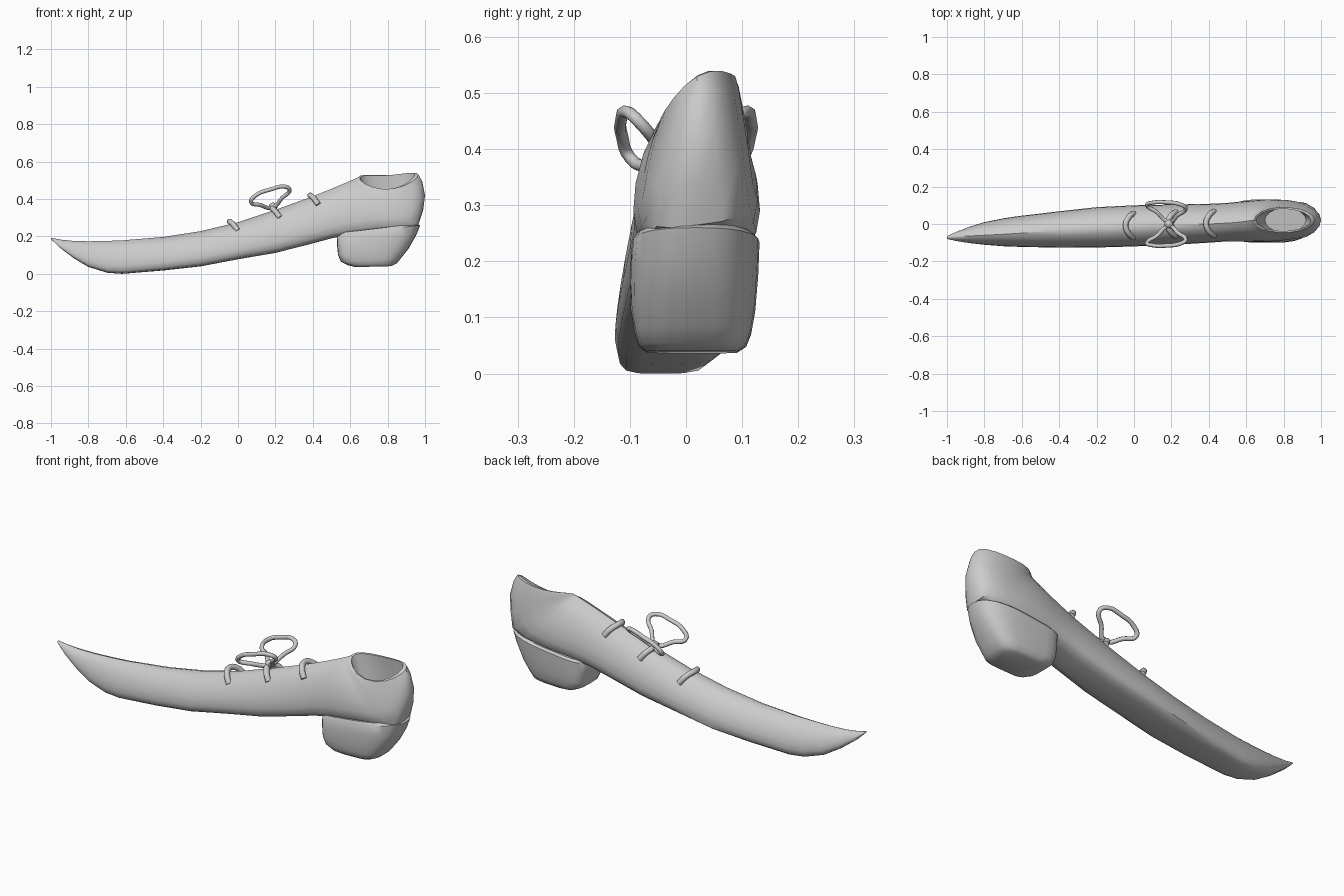
import bpy, bmesh, math

if "Cube" in bpy.data.objects:
    bpy.data.objects.remove(bpy.data.objects["Cube"])


def loft(name, rings):
    """Skin a list of equal-length closed rings and cap both ends."""
    bm = bmesh.new()
    loops = [[bm.verts.new(p) for p in r] for r in rings]
    n = len(loops[0])
    for a, b in zip(loops, loops[1:]):
        for i in range(n):
            j = (i + 1) % n
            bm.faces.new((a[i], a[j], b[j], b[i]))
    bm.faces.new(loops[0])
    bm.faces.new(loops[-1])
    bmesh.ops.recalc_face_normals(bm, faces=bm.faces)
    me = bpy.data.meshes.new(name)
    bm.to_mesh(me)
    bm.free()
    ob = bpy.data.objects.new(name, me)
    bpy.context.collection.objects.link(ob)
    bpy.ops.object.select_all(action='DESELECT')
    bpy.context.view_layer.objects.active = ob
    ob.select_set(True)
    bpy.ops.object.shade_smooth_by_angle(angle=math.radians(40))
    return ob


# Half arch section (side, height): flat sole, bulging sides, narrow ridge
ARCH = [(0, 0), (.5, 0), (.8, .02), (.95, .08), (1, .22), (.96, .4),
        (.83, .6), (.6, .8), (.3, .94), (0, 1)]


def section(bx, bz, tx, tz, y0, y1, yr, k, dip=0):
    """Ring from a sole point to a ridge point; k blends arch to ellipse."""
    half = []
    for i, (s, t) in enumerate(ARCH):
        a = math.pi * i / 9
        half.append((s + (math.sin(a) - s) * k, t + (.5 - .5 * math.cos(a) - t) * k))
    full = half + [(-s, t) for s, t in half[-2:0:-1]]
    ring = []
    for s, t in full:
        y = yr + s * (y1 - yr if s > 0 else yr - y0)
        z = bz + (tz - bz) * t + dip * (.0375 * s - .0325 * s * s)
        ring.append((bx + (tx - bx) * t, y, z))
    return ring


# Shoe upper: upright sections along the foot
foot = [(-1, .186, .193, -.08, -.065, -.072), (-.95, .138, .183, -.091, -.042, -.068),
        (-.88, .085, .176, -.102, -.015, -.064), (-.8, .037, .174, -.111, .01, -.06),
        (-.7, .006, .176, -.119, .03, -.055), (-.62, 0, .179, -.122, .042, -.05),
        (-.4, .018, .197, -.127, .068, -.035), (-.2, .04, .228, -.126, .09, -.025),
        (0, .078, .276, -.12, .1, -.015), (.2, .112, .342, -.112, .104, -.005),
        (.4, .163, .415, -.1, .108, 0), (.5, .19, .455, -.093, .113, .005)]
rings = [section(x, b, x, t, y0, y1, yr, .1) for x, b, t, y0, y1, yr in foot]

# Heel cup: sections fan round the instep up to the rim, then fold into the opening
rings += [section(*s) for s in [
    (.6, .208, .56, .48, -.093, .122, .01, .1),
    (.75, .225, .6, .497, -.094, .132, .015, .1),
    (.88, .238, .62, .506, -.086, .128, .018, .2, .15),
    (.965, .265, .63, .51, -.078, .12, .02, .35, .35),
    (.99, .34, .634, .512, -.07, .112, .02, .55, .55),
    (1.0, .42, .637, .513, -.06, .103, .02, .75, .75),
    (.985, .495, .64, .515, -.051, .095, .02, .95, .95),
    (.965, .53, .643, .516, -.046, .089, .02, 1, 1),
    (.945, .531, .652, .513, -.037, .08, .02, 1, 1),
    (.945, .46, .67, .45, -.042, .085, .02, 1, .6),
    (.92, .36, .7, .36, -.045, .085, .02, 1, .2)]]
loft("shoe_upper", rings)

# Heel block: stacked rounded outlines, top plane rising to the back
heel = [(.535, .955, .218, .268, -.09, .122, 2.3), (.528, .974, .207, .26, -.096, .131, 2.4),
        (.53, .955, .15, .21, -.1, .129, 2.6), (.535, .912, .1, .135, -.099, .124, 3),
        (.55, .872, .065, .085, -.092, .117, 3.4), (.59, .848, .045, .055, -.085, .108, 3.6),
        (.63, .82, .036, .041, -.07, .092, 3.6)]


def outline(x0, x1, z0, z1, y0, y1, e, n=28):
    ring = []
    for i in range(n):
        a = 2 * math.pi * i / n
        c, s = math.cos(a), math.sin(a)
        ex = e if c > 0 else 5
        u = math.copysign(abs(c) ** (2 / ex), c)
        v = math.copysign(abs(s) ** (2 / ex), s)
        ring.append(((x0 + x1) / 2 + u * (x1 - x0) / 2,
                     (y0 + y1) / 2 + v * (y1 - y0) / 2,
                     (z0 + z1) / 2 + u * (z1 - z0) / 2))
    return ring


loft("heel_block", [outline(*h) for h in heel])


def cord(name, pts, radius, cyclic=False):
    """Round cord through the given points."""
    cu = bpy.data.curves.new(name, 'CURVE')
    cu.dimensions = '3D'
    cu.bevel_depth = radius
    cu.bevel_resolution = 2
    cu.resolution_u = 5
    cu.use_fill_caps = True
    sp = cu.splines.new('BEZIER')
    sp.bezier_points.add(len(pts) - 1)
    for bp, p in zip(sp.bezier_points, pts):
        bp.co = p
        bp.handle_left_type = bp.handle_right_type = 'AUTO'
    sp.use_cyclic_u = cyclic
    ob = bpy.data.objects.new(name, cu)
    bpy.context.collection.objects.link(ob)


# Lace straps over the ridge
for i, (x, z, yc) in enumerate([(-.045, .28, -.008), (.18, .35, 0), (.385, .42, .003)]):
    cord(f"lace_strap_{i + 1}",
         [(x + .045, yc - .066, z - .05), (x + .018, yc - .045, z - .014), (x, yc, z),
          (x + .018, yc + .045, z - .014), (x + .045, yc + .066, z - .05)], .015)

# Bow loops, mirrored left and right
LOOP = [(.185, .012, .355), (.12, .065, .368), (.07, .1, .385), (.1, .114, .423),
        (.17, .116, .45), (.25, .104, .466), (.276, .085, .45), (.235, .048, .405)]
for side, m in (("front", -1), ("back", 1)):
    cord(f"bow_loop_{side}", [(x, m * y, z) for x, y, z in LOOP], .011, True)

# Bow knot
bpy.ops.mesh.primitive_uv_sphere_add(segments=12, ring_count=8, radius=.024, location=(.187, 0, .357))
bpy.context.object.name = "bow_knot"
bpy.ops.object.shade_smooth()
